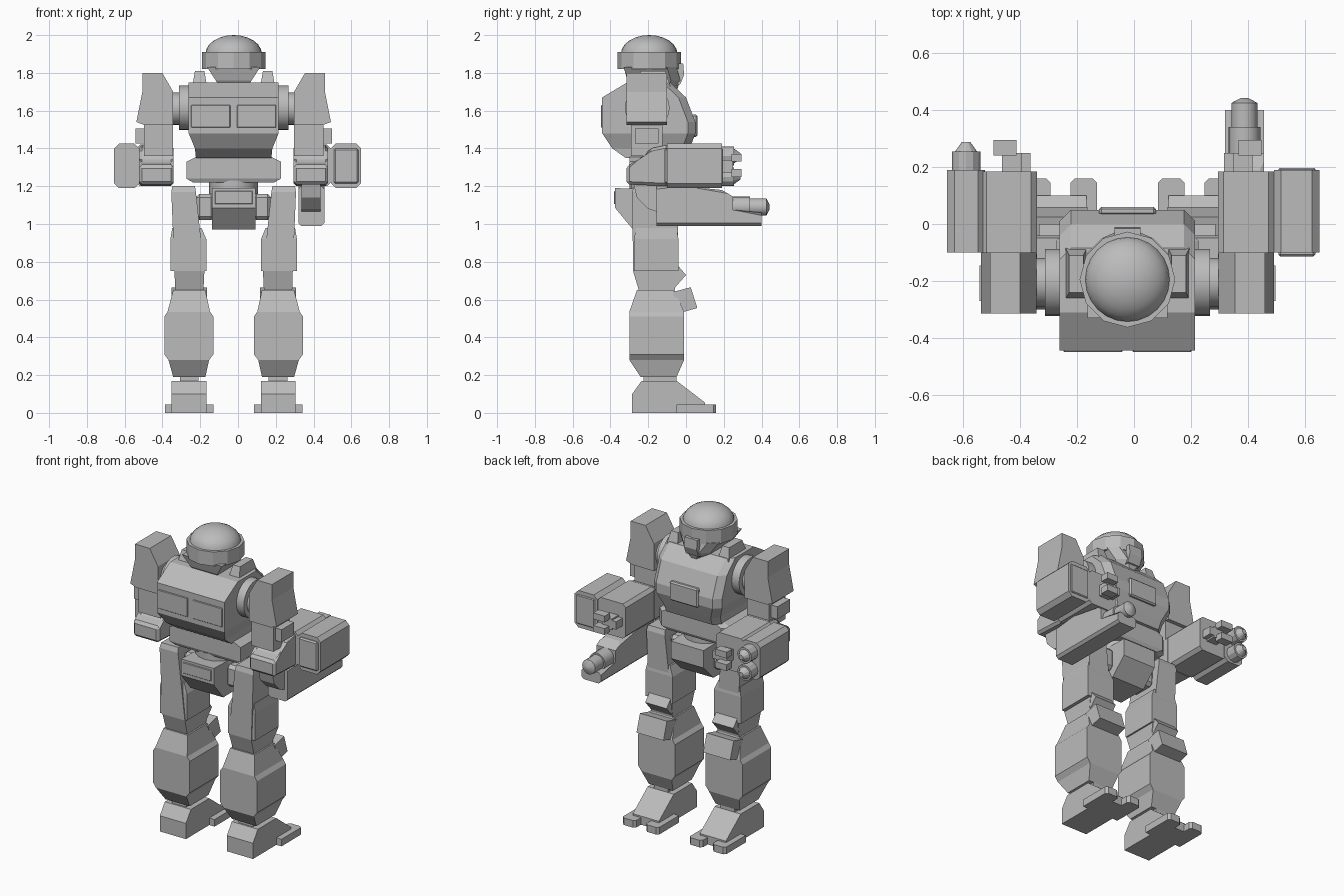
import bpy, bmesh, math
from mathutils import Matrix, Vector

cube = bpy.data.objects.get("Cube")
if cube:
    bpy.data.objects.remove(cube, do_unlink=True)

grey = bpy.data.materials.new("armour grey")
grey.use_nodes = True
grey.diffuse_color = (0.5, 0.5, 0.5, 1)
grey.node_tree.nodes["Principled BSDF"].inputs["Base Color"].default_value = (0.5, 0.5, 0.5, 1)

CENTRE = -0.023            # x of the body's plane of symmetry
LEFT, RIGHT, BOTH, MID = (1,), (-1,), (1, -1), (0,)


def finish(mesh, name, sides, smooth=False):
    """Turn a bmesh into one object per side, mirrored where needed."""
    for side in sides:
        copy = mesh.copy()
        for vert in copy.verts:
            vert.co.x = vert.co.x * (side or 1) + CENTRE
        bmesh.ops.recalc_face_normals(copy, faces=copy.faces)
        label = {1: "left_", -1: "right_", 0: ""}[side] + name
        data = bpy.data.meshes.new(label)
        copy.to_mesh(data)
        copy.free()
        data.materials.append(grey)
        if smooth:
            data.shade_smooth()
            data.set_sharp_from_angle(angle=math.radians(35))
        bpy.context.collection.objects.link(bpy.data.objects.new(label, data))
    mesh.free()


def stack(name, sides, rings, bevel=0, bevel_axis=None):
    """Join equal-length rings of points into a closed solid."""
    mesh = bmesh.new()
    loops = [[mesh.verts.new(point) for point in ring] for ring in rings]
    for low, high in zip(loops, loops[1:]):
        for i in range(len(low)):
            j = (i + 1) % len(low)
            mesh.faces.new((low[i], low[j], high[j], high[i]))
    mesh.faces.new(loops[0])
    mesh.faces.new(loops[-1])
    if bevel:
        edges = [e for e in mesh.edges if bevel_axis is None or
                 abs((e.verts[0].co - e.verts[1].co).normalized()[bevel_axis]) > 0.9]
        bmesh.ops.bevel(mesh, geom=edges, offset=bevel, segments=1, affect="EDGES")
    finish(mesh, name, sides)


def loft(name, sides, sections, cut=0, **options):
    """Sections are (z, x0, x1, y0, y1); cut chamfers the +y corners."""
    rings = []
    for z, x0, x1, y0, y1 in sections:
        if cut:
            ring = [(x0, y0), (x1, y0), (x1, y1 - cut), (x1 - cut, y1), (x0 + cut, y1), (x0, y1 - cut)]
        else:
            ring = [(x0, y0), (x1, y0), (x1, y1), (x0, y1)]
        rings.append([(x, y, z) for x, y in ring])
    stack(name, sides, rings, **options)


def box(name, sides, x, y, z, **options):
    loft(name, sides, [(height, *x, *y) for height in z], **options)


def side_prism(name, sides, x, profile, **options):
    """Extrude a (y, z) profile across x."""
    stack(name, sides, [[(w, y, z) for y, z in profile] for w in x], **options)


def depth_prism(name, sides, y, profile, **options):
    """Extrude an (x, z) profile along y."""
    stack(name, sides, [[(x, w, z) for x, z in profile] for w in y], **options)


def tube(name, sides, axis, start, end, radius, tip=None, count=16):
    start, end = Vector(start), Vector(end)
    turn = Matrix.Rotation(math.pi / 2, 4, "Y") if axis == "x" else (
        Matrix.Rotation(-math.pi / 2, 4, "X") if axis == "y" else Matrix())
    mesh = bmesh.new()
    bmesh.ops.create_cone(mesh, cap_ends=True, segments=count, radius1=radius,
                          radius2=radius if tip is None else tip, depth=(end - start).length,
                          matrix=Matrix.Translation((start + end) / 2) @ turn)
    finish(mesh, name, sides, smooth=count > 12)


# Head: smooth dome, faceted band, tapered jaw and face guard
dome = bmesh.new()
bmesh.ops.create_uvsphere(dome, u_segments=24, v_segments=12, radius=0.15)
bmesh.ops.bisect_plane(dome, geom=dome.verts[:] + dome.edges[:] + dome.faces[:],
                       plane_co=(0, 0, 0), plane_no=(0, 0, -1), clear_outer=True)
bmesh.ops.transform(dome, verts=dome.verts,
                    matrix=Matrix.Translation((0, -0.195, 1.9)) @ Matrix.Diagonal((1, 1, 0.667, 1)))
finish(dome, "helmet_dome", MID, smooth=True)
tube("helmet_band", MID, "z", (0, -0.195, 1.82), (0, -0.195, 1.91), 0.168, count=12)
loft("jaw", MID, [(1.7, -.06, .06, -.27, -.05), (1.76, -.095, .095, -.31, -.03),
                  (1.83, -.14, .14, -.33, -.05)], cut=0.05)
side_prism("face_guard", MID, (-.045, .045),
           [(-.1, 1.72), (-.03, 1.74), (-.01, 1.79), (-.015, 1.85), (-.1, 1.85)])

# Torso with back panels, chest hatch and collar lugs
w = 0.238
loft("torso", MID, [(1.35, -.2, .2, -.32, 0), (1.4, -.205, .205, -.39, .02),
                    (1.48, -w, w, -.444, .05), (1.54, -w, w, -.444, .05),
                    (1.67, -w, w, -.444, 0), (1.75, -w, w, -.31, -.085)], cut=0.04)
box("back_panel", BOTH, (.018, .225), (-.45, -.44), (1.51, 1.63), bevel=0.003)
box("chest_hatch", MID, (-.1, .1), (.03, .06), (1.46, 1.58), bevel=0.008)
loft("collar_lug", BOTH, [(1.72, .14, .22, -.27, -.08), (1.81, .155, .205, -.24, -.11)])

# Waist and pelvis
loft("waist", MID, [(1.22, -.215, .215, -.29, -.03), (1.24, -.25, .25, -.3, -.02),
                    (1.33, -.25, .25, -.3, -.02), (1.355, -.2, .2, -.3, -.02)], cut=0.04)
tube("waist_joint", MID, "z", (0, -0.17, 1.16), (0, -0.17, 1.23), 0.13)
side_prism("pelvis", MID, (-.115, .115),
           [(-.375, 1.19), (-.375, 1.085), (-.28, .97), (-.08, .97), (.02, 1.07), (.02, 1.18)])
box("pelvis_panel", MID, (-.1, .1), (-.381, -.37), (1.105, 1.175), bevel=0.003)
box("hip_block", BOTH, (.1, .2), (-.24, -.08), (1.02, 1.16), bevel=0.02)

# Legs
loft("thigh", BOTH, [(.65, .16, .31, -.25, -.06), (.75, .155, .313, -.28, -.045),
                     (1.17, .2, .33, -.285, -.04), (1.2, .205, .325, -.275, -.05)])
loft("thigh_guard", BOTH, [(.75, .145, .335, -.275, -.04), (.92, .145, .335, -.275, -.04),
                           (.98, .17, .325, -.265, -.05)])
side_prism("knee_point", BOTH, (.16, .31), [(-.06, .8), (0, .73), (-.07, .65), (-.12, .7)])
loft("shin", BOTH, [(.19, .15, .32, -.24, -.05), (.28, .13, .345, -.3, -.01),
                    (.31, .107, .367, -.3, -.01), (.51, .107, .367, -.3, -.01),
                    (.535, .125, .35, -.3, -.01), (.65, .15, .32, -.26, -.06)])
side_prism("knee_pad", BOTH, (.14, .33), [(-.03, .53), (.06, .555), (.025, .665), (-.07, .64)])
box("ankle", BOTH, (.185, .285), (-.225, -.05), (.15, .24))

# Feet with two toes each
side_prism("foot", BOTH, (.144, .328),
           [(-.285, 0), (-.285, .1), (-.235, .17), (-.05, .17), (.1, .055), (.1, 0)])
box("inner_toe", BOTH, (.107, .2), (-.05, .16), (0, .045), cut=0.015)
box("outer_toe", BOTH, (.27, .364), (-.05, .16), (0, .045), cut=0.015)

# Shoulders and arms
tube("shoulder_disc", BOTH, "x", (.2, -.205, 1.615), (.29, -.205, 1.615), 0.118, count=24)
tube("shoulder_axle", BOTH, "x", (.28, -.205, 1.61), (.34, -.205, 1.61), 0.085, count=24)
depth_prism("shoulder_armour", BOTH, (-.315, -.1),
            [(.483, 1.8), (.378, 1.8), (.32, 1.7), (.32, 1.525), (.475, 1.525), (.515, 1.54), (.483, 1.7)])
box("upper_arm", BOTH, (.32, .475), (-.29, -.125), (1.36, 1.53))
box("elbow_lug", BOTH, (.46, .52), (-.27, -.145), (1.425, 1.505))
side_prism("forearm", BOTH, (.318, .5),
           [(-.315, 1.21), (-.315, 1.31), (-.24, 1.33), (-.19, 1.4), (-.09, 1.42), (-.09, 1.2)],
           bevel=0.015)

# Weapon housings, outer pods and grippers
box("weapon_housing", BOTH, (.318, .515), (-.1, .185), (1.2, 1.42), bevel=0.02, bevel_axis=1)
box("pod", LEFT, (.515, .674), (-.1, .19), (1.19, 1.425), bevel=0.025, bevel_axis=1)
box("pod", RIGHT, (.5, .633), (-.1, .19), (1.19, 1.425), bevel=0.025, bevel_axis=1)
box("pod_back_plate", LEFT, (.53, .66), (-.115, -.09), (1.215, 1.4), bevel=0.008)
box("pod_front_plate", LEFT, (.53, .66), (.18, .197), (1.215, 1.4), bevel=0.005)
box("gripper_palm", BOTH, (.37, .44), (.18, .25), (1.27, 1.34))
for height in (1.25, 1.33):
    box("gripper_finger", BOTH, (.39, .47), (.24, .295), (height, height + 0.04))
box("gripper_thumb", BOTH, (.34, .375), (.18, .25), (1.28, 1.33))

# Twin launcher on the right pod
for height in (1.25, 1.36):
    tube("launcher_barrel", RIGHT, "y", (.567, .18, height), (.567, .255, height), 0.05, count=12)
    tube("launcher_tip", RIGHT, "y", (.567, .25, height), (.567, .288, height), 0.042, tip=0.015, count=12)

# Cannon slung below the left arm
side_prism("cannon_body", LEFT, (.343, .48),
           [(-.155, .99), (.4, .99), (.4, 1.06), (.25, 1.06), (.25, 1.145),
            (.19, 1.18), (.0, 1.2), (-.155, 1.2)], bevel=0.015, bevel_axis=1)
tube("cannon_sleeve", LEFT, "y", (.411, .2, 1.09), (.411, .34, 1.09), 0.056)
tube("cannon_barrel", LEFT, "y", (.411, .33, 1.09), (.411, .425, 1.09), 0.046)
tube("cannon_tip", LEFT, "y", (.411, .425, 1.09), (.411, .443, 1.09), 0.046, tip=0.012)
side_prism("cannon_mount", LEFT, (.36, .46),
           [(-.28, 1.22), (-.26, 1.14), (-.2, 1.08), (-.14, 1.06), (-.14, 1.22)])
